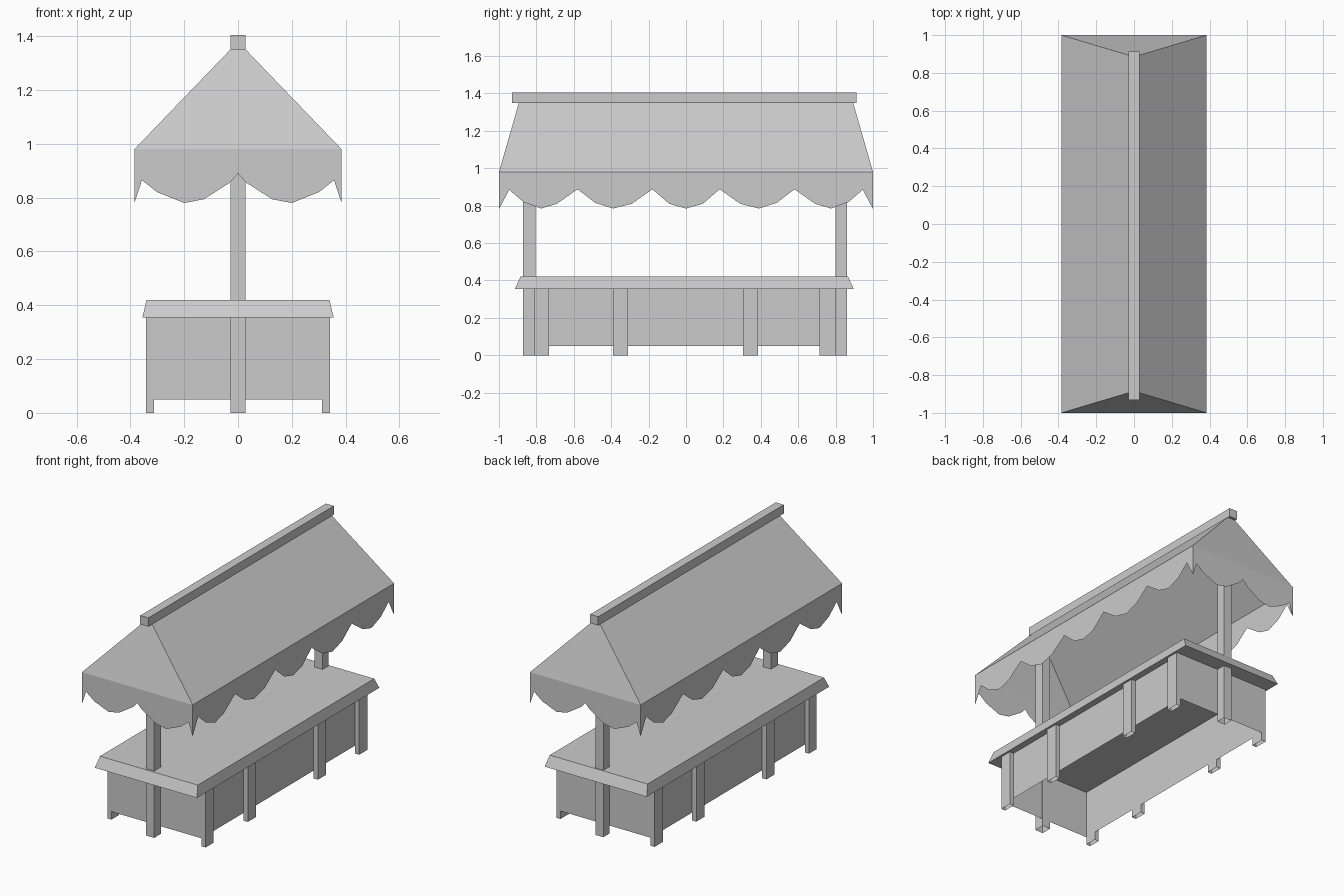
import bpy, bmesh

if "Cube" in bpy.data.objects:
    bpy.data.objects.remove(bpy.data.objects["Cube"])


def finish(name, bm):
    bmesh.ops.remove_doubles(bm, verts=bm.verts, dist=0.0005)
    bmesh.ops.recalc_face_normals(bm, faces=bm.faces)
    mesh = bpy.data.meshes.new(name)
    bm.to_mesh(mesh)
    bm.free()
    obj = bpy.data.objects.new(name, mesh)
    bpy.context.collection.objects.link(obj)
    return obj


def add_face(bm, points):
    return bm.faces.new([bm.verts.new(p) for p in points])


def box(name, x, y, z, taper=0.0, open_bottom=False):
    """Box from min/max ranges; taper pulls the top edges inward."""
    bm = bmesh.new()
    low = [(x[i], y[j], z[0]) for i, j in ((0, 0), (1, 0), (1, 1), (0, 1))]
    xt, yt = (x[0] + taper * 0.5, x[1] - taper * 0.5), (y[0] + taper, y[1] - taper)
    top = [(xt[i], yt[j], z[1]) for i, j in ((0, 0), (1, 0), (1, 1), (0, 1))]
    vl = [bm.verts.new(p) for p in low]
    vt = [bm.verts.new(p) for p in top]
    bm.faces.new(vt)
    bottom = bm.faces.new(vl[::-1])
    for i in range(4):
        k = (i + 1) % 4
        bm.faces.new((vl[i], vl[k], vt[k], vt[i]))
    bmesh.ops.recalc_face_normals(bm, faces=bm.faces)
    if open_bottom:
        bmesh.ops.delete(bm, geom=[bottom], context='FACES_ONLY')
    return finish(name, bm)


# Canopy: open hipped roof with a scalloped valance hanging from the eaves
EX, EY, EZ = 0.385, 1.0, 0.98
APEX_Y, APEX_Z = 0.885, 1.38
bm = bmesh.new()
for s in (-1, 1):
    add_face(bm, [(s * EX, -EY, EZ), (s * EX, EY, EZ), (0, APEX_Y, APEX_Z), (0, -APEX_Y, APEX_Z)])
    add_face(bm, [(-EX, s * EY, EZ), (EX, s * EY, EZ), (0, s * APEX_Y, APEX_Z)])

# Lower edge of the valance, from the corner to the middle of each side
end_half = [(-EX, 0.78), (-0.357, 0.865), (-0.30, 0.82), (-0.20, 0.78),
            (-0.127, 0.794), (-0.03, 0.856), (0, 0.89)]
side_half = [(-1.0, 0.782), (-0.945, 0.885), (-0.87, 0.82), (-0.775, 0.785), (-0.69, 0.81),
             (-0.58, 0.888), (-0.485, 0.815), (-0.39, 0.785), (-0.29, 0.81),
             (-0.18, 0.888), (-0.09, 0.81), (0, 0.785)]


def valance(half, place):
    edge = half + [(-t, z) for t, z in half[-2::-1]]
    for (a, za), (b, zb) in zip(edge, edge[1:]):
        add_face(bm, [place(a, EZ), place(a, za), place(b, zb), place(b, EZ)])


for s in (-1, 1):
    valance(end_half, lambda t, z: (t, s * EY, z))
    valance(side_half, lambda t, z: (s * EX, t, z))
finish("canopy", bm)

# Ridge beam
box("ridge_beam", (-0.028, 0.028), (-0.931, 0.912), (1.35, 1.405))

# Canopy posts outside the counter ends
box("front_post", (-0.028, 0.028), (-0.872, -0.805), (0, 1.355), open_bottom=True)
box("back_post", (-0.028, 0.028), (0.80, 0.861), (0, 1.355), open_bottom=True)

# Counter top with sloping edge
box("counter_top", (-0.355, 0.355), (-0.915, 0.897), (0.355, 0.42), taper=0.03)

# Counter panels: thin walls, open underneath
PX, Y0, Y1 = 0.313, -0.81, 0.80
bm = bmesh.new()
corners = [(-PX, Y0), (PX, Y0), (PX, Y1), (-PX, Y1)]
for i in range(4):
    a, b = corners[i], corners[(i + 1) % 4]
    add_face(bm, [(*a, 0.05), (*b, 0.05), (*b, 0.356), (*a, 0.356)])
finish("counter_panels", bm)

# Four legs along each long side
for side, s in (("left", -1), ("right", 1)):
    for i, y in enumerate(((Y0, -0.733), (-0.39, -0.31), (0.305, 0.385), (0.715, Y1))):
        xs = tuple(sorted((s * PX, s * 0.342)))
        box(f"{side}_leg_{i + 1}", xs, y, (0, 0.356), open_bottom=True)
